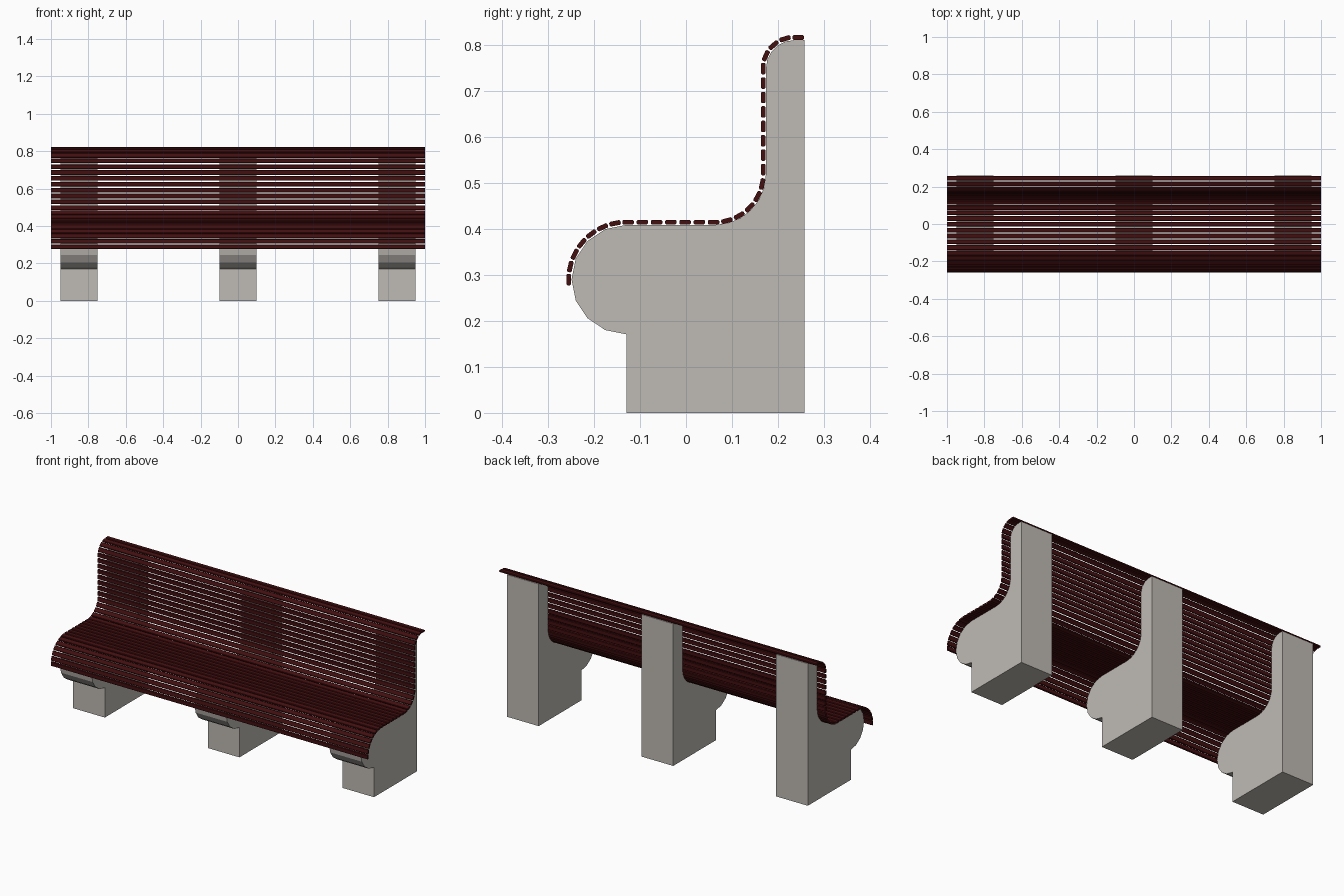
import bpy, bmesh
from math import sin, cos, pi, radians

if "Cube" in bpy.data.objects:
    bpy.data.objects.remove(bpy.data.objects["Cube"])


def material(name, rgb):
    m = bpy.data.materials.new(name)
    m.diffuse_color = (*rgb, 1)
    m.use_nodes = True
    m.node_tree.nodes["Principled BSDF"].inputs["Base Color"].default_value = m.diffuse_color
    return m


STONE = material("pale stone", (0.52, 0.49, 0.455))
WOOD = material("dark red wood", (0.055, 0.0045, 0.005))


def extrude_profile(name, pts, x0, x1, mat):
    """Solid with a (y, z) outline, running from x0 to x1."""
    bm = bmesh.new()
    a = [bm.verts.new((x0, y, z)) for y, z in pts]
    b = [bm.verts.new((x1, y, z)) for y, z in pts]
    bm.faces.new(a)
    bm.faces.new(b[::-1])
    n = len(pts)
    for i in range(n):
        j = (i + 1) % n
        bm.faces.new((a[i], b[i], b[j], a[j]))
    bmesh.ops.recalc_face_normals(bm, faces=bm.faces)
    me = bpy.data.meshes.new(name)
    bm.to_mesh(me)
    bm.free()
    me.materials.append(mat)
    ob = bpy.data.objects.new(name, me)
    bpy.context.collection.objects.link(ob)
    return ob


def arc(cy, cz, r, a0, a1, n):
    return [(cy + r * cos(radians(a0 + (a1 - a0) * i / n)),
             cz + r * sin(radians(a0 + (a1 - a0) * i / n))) for i in range(n + 1)]


# Centres of the three bends: seat front, seat-to-back, top roll
FRONT, BEND, TOP = (-0.13, 0.29), (0.063, 0.52), (0.235, 0.75)

# Stone supports
outline = ([(-0.13, 0), (0.258, 0), (0.258, 0.811)]
           + arc(*TOP, 0.061, 90, 180, 5)
           + arc(*BEND, 0.111, 0, -90, 6)
           + arc(*FRONT, 0.119, 90, 270, 8))
for label, x in (("left", -0.85), ("middle", 0), ("right", 0.85)):
    extrude_profile(label + "_support", outline, x - 0.1, x + 0.1, STONE)

# Slat path: arcs and straights as (length, point-and-angle function)
R1, R2, R3 = 0.125, 0.105, 0.067


def path(s):
    """Position and tangent angle at distance s along the seat curve."""
    q = R1 * pi / 2
    if s < q:
        t = pi - s / R1
        return FRONT[0] + R1 * cos(t), FRONT[1] + R1 * sin(t), t - pi / 2
    s -= q
    if s < BEND[0] - FRONT[0]:
        return FRONT[0] + s, 0.415, 0
    s -= BEND[0] - FRONT[0]
    q = R2 * pi / 2
    if s < q:
        t = s / R2 - pi / 2
        return BEND[0] + R2 * cos(t), BEND[1] + R2 * sin(t), t + pi / 2
    s -= q
    if s < TOP[1] - BEND[1]:
        return 0.168, BEND[1] + s, pi / 2
    s -= TOP[1] - BEND[1]
    q = R3 * pi / 2
    if s < q:
        t = pi - s / R3
        return TOP[0] + R3 * cos(t), TOP[1] + R3 * sin(t), t - pi / 2
    return TOP[0] + s - q, 0.817, 0


# Slat stations: known distances with the number of gaps between them
s_seat = R1 * pi / 2
s_bend = s_seat + BEND[0] - FRONT[0]
s_back = s_bend + R2 * pi / 2
s_top = s_back + TOP[1] - BEND[1]
s_end = s_top + R3 * pi / 2 + 0.009
marks = [0, s_seat + 0.004, s_bend - 0.003, s_back - 0.022, s_top - 0.001, s_end]
stations = [0]
for a, b, n in zip(marks, marks[1:], (7, 6, 5, 8, 4)):
    stations += [a + (b - a) * i / n for i in range(1, n + 1)]

# Wooden slats with chamfered edges
W, T, C = 0.0125, 0.0052, 0.0025
section = [(-W, -T + C), (-W + C, -T), (W - C, -T), (W, -T + C),
           (W, T - C), (W - C, T), (-W + C, T), (-W, T - C)]
for k, s in enumerate(stations):
    y, z, t = path(s)
    pts = [(y + u * cos(t) - v * sin(t), z + u * sin(t) + v * cos(t)) for u, v in section]
    extrude_profile("slat_%02d" % (k + 1), pts, -1, 1, WOOD)
